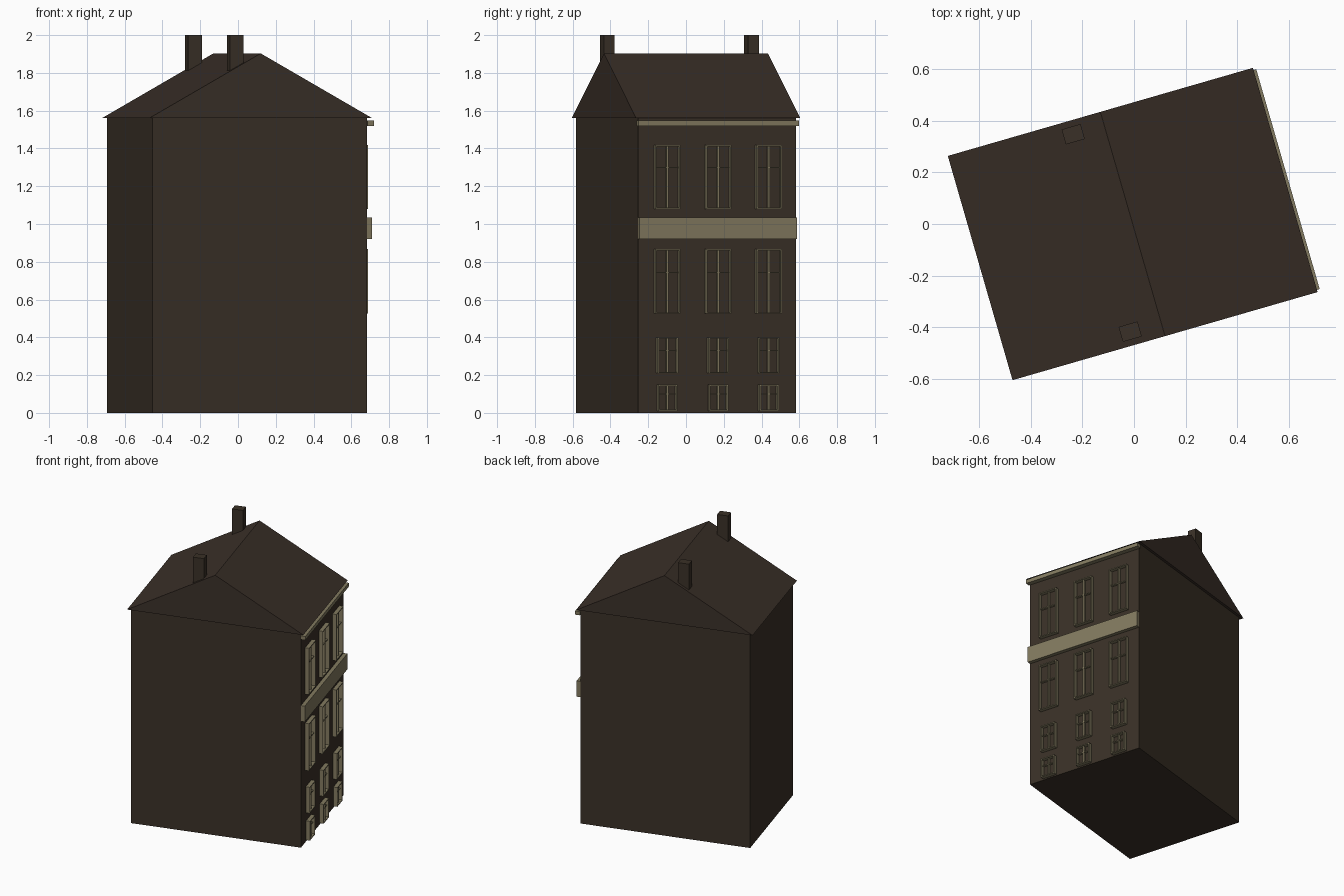
import bpy, bmesh, math
from mathutils import Matrix

cube = bpy.data.objects.get("Cube")
if cube:
    bpy.data.objects.remove(cube, do_unlink=True)

# The whole house stands turned about the vertical axis
TURN = Matrix.Translation((-0.005, 0, 0)) @ Matrix.Rotation(math.radians(16.1), 4, "Z")


def material(name, rgb):
    mat = bpy.data.materials.new(name)
    mat.use_nodes = True
    mat.diffuse_color = (*rgb, 1)
    mat.node_tree.nodes["Principled BSDF"].inputs["Base Color"].default_value = (*rgb, 1)
    return mat


BRICK = material("dark brown brick", (0.042, 0.030, 0.020))
ROOF = material("dark brown tile", (0.042, 0.029, 0.021))
STONE = material("pale olive stone", (0.225, 0.195, 0.115))


def add_box(bm, x, y, z):
    """Box spanning the given (low, high) ranges."""
    spans = (x, y, z)
    size = [hi - lo for lo, hi in spans]
    mid = [(hi + lo) / 2 for lo, hi in spans]
    bmesh.ops.create_cube(bm, size=1, matrix=Matrix.Translation(mid) @ Matrix.Diagonal((*size, 1)))


def finish(name, bm, mat):
    bmesh.ops.recalc_face_normals(bm, faces=bm.faces)
    mesh = bpy.data.meshes.new(name)
    bm.to_mesh(mesh)
    bm.free()
    mesh.materials.append(mat)
    obj = bpy.data.objects.new(name, mesh)
    obj.matrix_world = TURN
    bpy.context.collection.objects.link(obj)
    return obj


def box(name, x, y, z, mat):
    bm = bmesh.new()
    add_box(bm, x, y, z)
    return finish(name, bm, mat)


WALL = 0.592   # street wall plane
EAVE = 1.56

# Walls
box("walls", (-WALL, WALL), (-0.434, 0.434), (0, EAVE), BRICK)

# Gable roof: a triangle swept along the ridge
bm = bmesh.new()
outline = [bm.verts.new((x, -0.452, z)) for x, z in ((-0.615, EAVE), (0.615, EAVE), (0, 1.903))]
end = bm.faces.new(outline)
swept = bmesh.ops.extrude_face_region(bm, geom=[end], use_keep_orig=True)["geom"]
bmesh.ops.translate(bm, vec=(0, 0.904, 0), verts=[v for v in swept if isinstance(v, bmesh.types.BMVert)])
finish("roof", bm, ROOF)

# Chimneys at both gable ends
for side, name in ((-1, "front_chimney"), (1, "back_chimney")):
    y = side * 0.398
    box(name, (-0.163, -0.087), (y - 0.03, y + 0.03), (1.7, 2.0), BRICK)

# Stone cornice and band on the street wall
box("cornice", (WALL, 0.626), (-0.443, 0.443), (1.52, 1.547), STONE)
box("stone_band", (WALL, 0.619), (-0.434, 0.434), (0.92, 1.035), STONE)


def window(name, y, width, low, high, transom):
    """Raised frame with one mullion and one transom."""
    bm = bmesh.new()
    half, bar, face = width / 2, 0.007, 0.62
    depth = (WALL - 0.002, face)
    for side in (-1, 1):
        edge = y + side * (half - bar / 2)
        add_box(bm, depth, (edge - bar / 2, edge + bar / 2), (low, high))
    for z in (low, high - bar):
        add_box(bm, depth, (y - half + bar, y + half - bar), (z, z + bar))
    add_box(bm, (WALL - 0.002, 0.612), (y - 0.005, y + 0.005), (low + bar, high - bar))
    add_box(bm, (WALL - 0.002, 0.608), (y - half + bar, y + half - bar), (transom - 0.003, transom + 0.003))
    finish(name, bm, STONE)


# Window rows: width, sill, head, transom
ROWS = {
    "basement": (0.106, 0.01, 0.15, 0.10),
    "ground": (0.114, 0.21, 0.40, 0.33),
    "first": (0.140, 0.525, 0.868, 0.743),
    "second": (0.140, 1.08, 1.418, 1.30),
}
for row, dims in ROWS.items():
    for column, y in (("right", -0.278), ("middle", 0.002), ("left", 0.28)):
        window(f"{row}_{column}_window", y, *dims)
